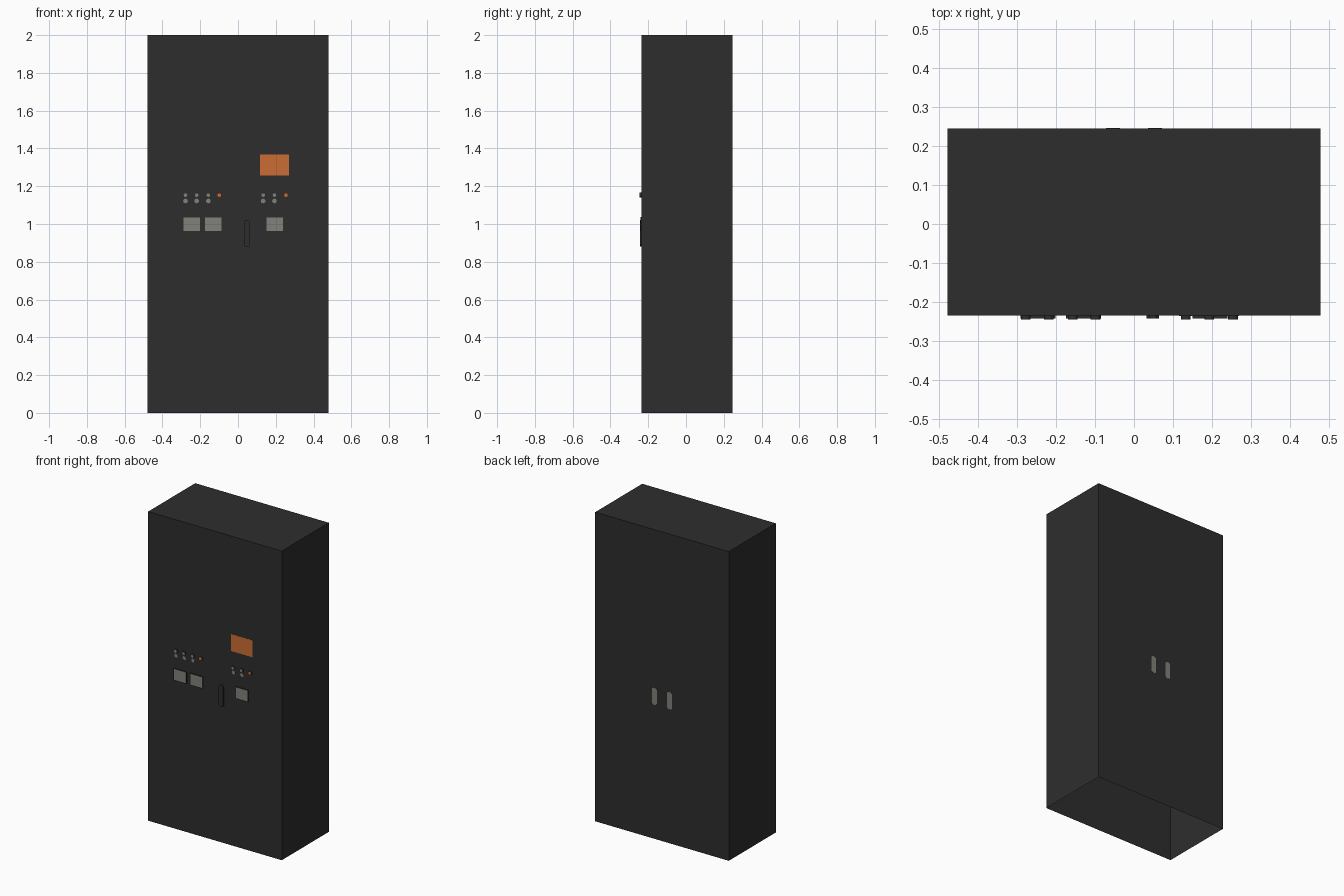
import bpy, bmesh, math
from mathutils import Matrix

if "Cube" in bpy.data.objects:
    bpy.data.objects.remove(bpy.data.objects["Cube"])


def material(name, rgb):
    m = bpy.data.materials.new(name)
    m.diffuse_color = (*rgb, 1)
    m.use_nodes = True
    m.node_tree.nodes["Principled BSDF"].inputs["Base Color"].default_value = m.diffuse_color
    return m


DARK = material("charcoal", (0.027, 0.027, 0.027))
GREY = material("warm_grey", (0.225, 0.22, 0.195))
ORANGE = material("orange", (0.60, 0.155, 0.033))

FRONT, BACK = -0.235, 0.245


def finish(bm, name, mats, rule=None):
    bm.normal_update()
    me = bpy.data.meshes.new(name)
    for m in mats:
        me.materials.append(m)
    if rule:
        for f in bm.faces:
            f.material_index = 1 if rule(f) else 0
    bm.to_mesh(me)
    bm.free()
    ob = bpy.data.objects.new(name, me)
    bpy.context.collection.objects.link(ob)
    return ob


def box_mesh(x0, x1, y0, y1, z0, z1):
    bm = bmesh.new()
    bmesh.ops.create_cube(bm, size=1)
    bm.transform(Matrix.Translation(((x0 + x1) / 2, (y0 + y1) / 2, (z0 + z1) / 2))
                 @ Matrix.Diagonal((x1 - x0, y1 - y0, z1 - z0, 1)))
    bm.normal_update()
    return bm


def disc(name, x, z, radius, depth, mat):
    # short cylinder standing out of the front panel, coloured cap
    bm = bmesh.new()
    bmesh.ops.create_cone(bm, cap_ends=True, segments=12, radius1=radius,
                          radius2=radius, depth=depth)
    bm.transform(Matrix.Translation((x, FRONT - depth / 2, z))
                 @ Matrix.Rotation(math.pi / 2, 4, 'X'))
    return finish(bm, name, [DARK, mat], lambda f: f.normal.y < -0.9)


def bar(name, x, z0, z1, width, y0, y1, mat):
    # upright bar with chamfered ends
    bm = box_mesh(x - width / 2, x + width / 2, y0, y1, z0, z1)
    edges = [e for e in bm.edges
             if abs(e.verts[0].co.y - e.verts[1].co.y) > (y1 - y0) * 0.5]
    bmesh.ops.bevel(bm, geom=edges, offset=width * 0.25, segments=1, affect='EDGES')
    return finish(bm, name, [mat])


# cabinet shell, open underneath
bm = box_mesh(-0.478, 0.478, FRONT, BACK, 0, 2)
bmesh.ops.delete(bm, geom=[f for f in bm.faces if f.normal.z < -0.9], context='FACES')
finish(bm, "cabinet_shell", [DARK])

# warning plate
finish(box_mesh(0.116, 0.270, FRONT - 0.001, FRONT, 1.257, 1.367), "orange_plate", [ORANGE])

# meters: dark housings with an inset pale face
for x in (-0.246, -0.130, 0.195):
    bm = box_mesh(x - 0.045, x + 0.045, FRONT - 0.007, FRONT, 0.962, 1.037)
    face = [f for f in bm.faces if f.normal.y < -0.9]
    bmesh.ops.inset_region(bm, faces=face, thickness=0.002)
    finish(bm, "meter", [DARK, GREY],
           lambda f: f.normal.y < -0.9 and f.calc_area() > 0.002)

# buttons with a flat disc below each
for x in (-0.278, -0.219, -0.157, 0.133, 0.193):
    disc("button", x, 1.153, 0.0125, 0.010, GREY)
    disc("indicator_disc", x, 1.122, 0.0125, 0.001, GREY)
for x in (-0.099, 0.254):
    disc("stop_button", x, 1.153, 0.0125, 0.010, ORANGE)

# front door handle and rear latch plates
bar("front_handle", 0.048, 0.880, 1.020, 0.032, FRONT - 0.008, FRONT, DARK)
for side in (-1, 1):
    bar("rear_latch", side * 0.054, 0.867, 0.977, 0.036, BACK, BACK + 0.001, GREY)
